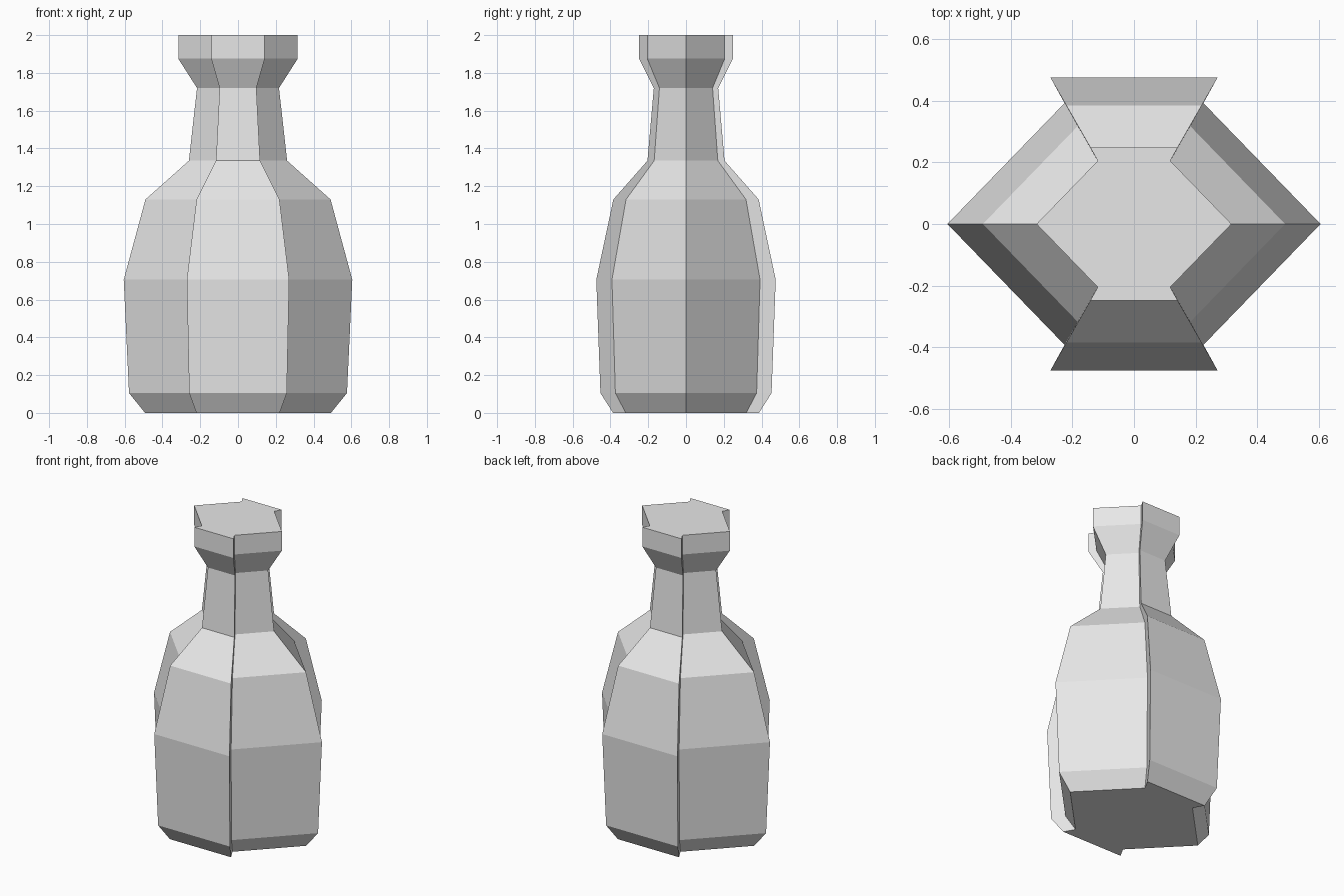
import bpy
import bmesh

cube = bpy.data.objects.get("Cube")
if cube:
    bpy.data.objects.remove(cube, do_unlink=True)

# One plain grey for the whole bottle
grey = bpy.data.materials.new("plain grey")
grey.use_nodes = True
colour = (0.8, 0.8, 0.8, 1)
grey.diffuse_color = colour
grey.node_tree.nodes["Principled BSDF"].inputs["Base Color"].default_value = colour

# Unit cross-section: two side points, with raised front and back panels
TIP, INNER, OUTER = (1, 0), (0.372, 0.648), (0.448, 0.785)


def flip(p, sx, sy):
    return (p[0] * sx, p[1] * sy)


section = [TIP, INNER, OUTER, flip(OUTER, -1, 1), flip(INNER, -1, 1),
           flip(TIP, -1, 1), flip(INNER, -1, -1), flip(OUTER, -1, -1),
           flip(OUTER, 1, -1), flip(INNER, 1, -1)]

# Silhouette from base to lip: (half width, height)
profile = [(0.492, 0), (0.577, 0.105), (0.605, 0.705), (0.49, 1.13),
           (0.26, 1.335), (0.217, 1.72), (0.316, 1.875), (0.316, 2)]


def loft(name, section, profile, material):
    """Join scaled copies of the section into a closed solid."""
    bm = bmesh.new()
    rings = [[bm.verts.new((x * r, y * r, z)) for x, y in section]
             for r, z in profile]
    n = len(section)
    for low, high in zip(rings, rings[1:]):
        for i in range(n):
            j = (i + 1) % n
            bm.faces.new((low[i], low[j], high[j], high[i]))
    bm.faces.new(rings[0][::-1])
    bm.faces.new(rings[-1])
    mesh = bpy.data.meshes.new(name)
    bm.to_mesh(mesh)
    bm.free()
    mesh.materials.append(material)
    obj = bpy.data.objects.new(name, mesh)
    bpy.context.collection.objects.link(obj)
    return obj


# Bottle body, neck and lip in one flat-faced solid
loft("bottle", section, profile, grey)
